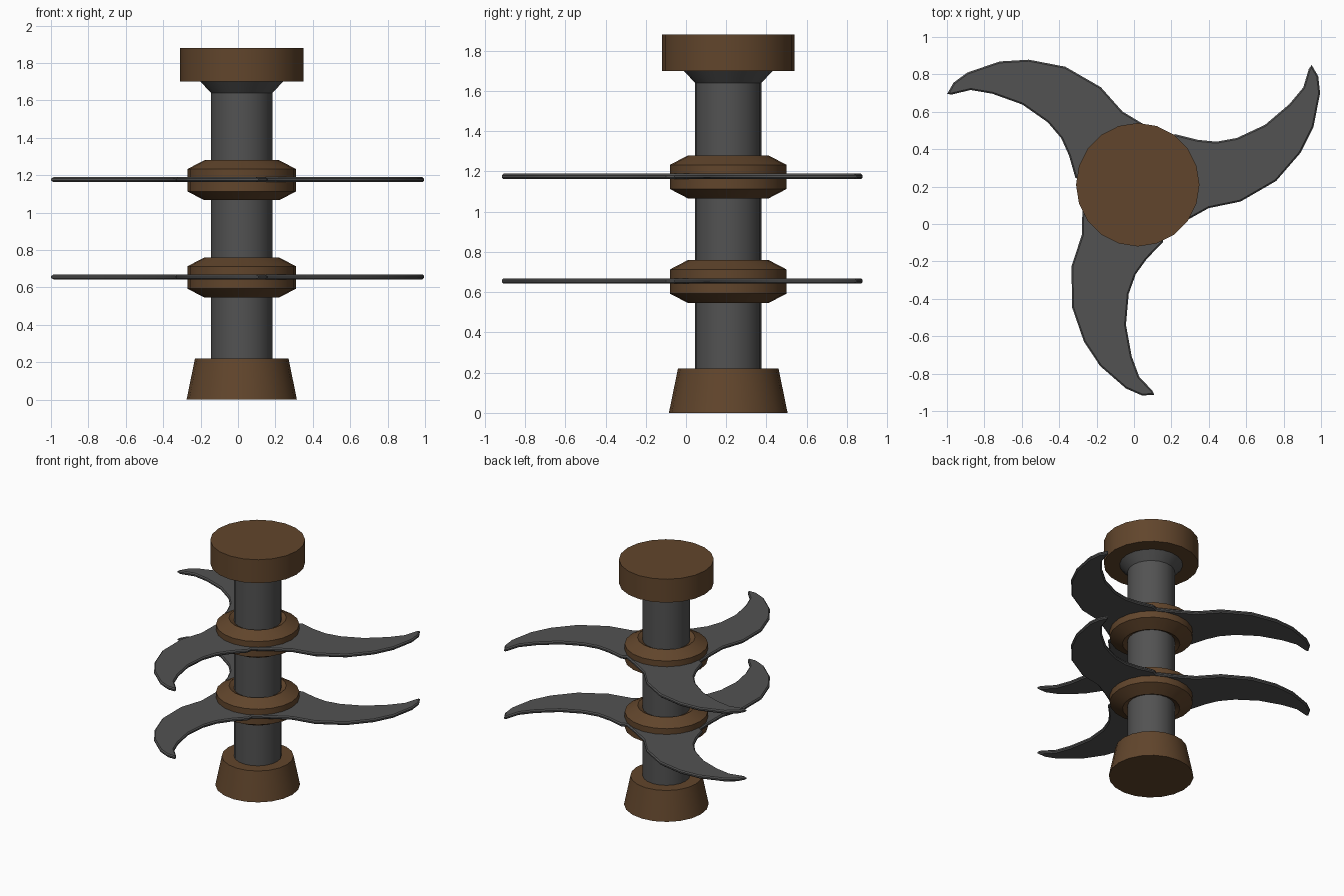
import bpy, bmesh
from math import sin, cos, pi, radians

if "Cube" in bpy.data.objects:
    bpy.data.objects.remove(bpy.data.objects["Cube"])

AX, AY = 0.02, 0.21   # rotor axis position
SIDES = 20


def material(name, rgb):
    m = bpy.data.materials.new(name)
    m.diffuse_color = (*rgb, 1)
    m.use_nodes = True
    m.node_tree.nodes["Principled BSDF"].inputs["Base Color"].default_value = m.diffuse_color
    return m


BROWN = material("bronze", (0.12, 0.06, 0.025))
GREY = material("dark_steel", (0.085, 0.085, 0.085))


def finish(bm, name, mat, z=0.0, angle=30):
    bmesh.ops.recalc_face_normals(bm, faces=bm.faces)
    me = bpy.data.meshes.new(name)
    bm.to_mesh(me)
    bm.free()
    me.materials.append(mat)
    ob = bpy.data.objects.new(name, me)
    ob.location = (AX, AY, z)
    bpy.context.collection.objects.link(ob)
    bpy.ops.object.select_all(action='DESELECT')
    ob.select_set(True)
    bpy.context.view_layer.objects.active = ob
    bpy.ops.object.shade_smooth_by_angle(angle=radians(angle))
    return ob


def lathe(name, profile, mat, z=0.0, closed=False):
    """Revolve (radius, height) points; cap the ends, or close into a ring."""
    bm = bmesh.new()
    rings = [[bm.verts.new((r * sin(2 * pi * i / SIDES), r * cos(2 * pi * i / SIDES), h))
              for i in range(SIDES)] for r, h in profile]
    pairs = list(zip(rings, rings[1:]))
    if closed:
        pairs.append((rings[-1], rings[0]))
    else:
        bm.faces.new(rings[0])
        bm.faces.new(rings[-1])
    for a, b in pairs:
        for i in range(SIDES):
            j = (i + 1) % SIDES
            bm.faces.new((a[i], a[j], b[j], b[i]))
    return finish(bm, name, mat, z, 30)


# Curved blade outline relative to the axis: outer edge to tip, then back
BLADE = [(0, 0), (.1, -.29), (.245, -.2), (.38, -.125), (.55, -.09), (.74, .02),
         (.87, .17), (.94, .31), (.975, .49), (.965, .58), (.93, .64),
         (.915, .62), (.885, .52), (.81, .43), (.68, .32), (.53, .25),
         (.42, .23), (.32, .24), (.2, .27), (.05, .2)]


def blade(name, turn, z):
    bm = bmesh.new()
    c, s = cos(turn), sin(turn)
    face = bm.faces.new([bm.verts.new((x * c - y * s, x * s + y * c, -0.013))
                         for x, y in BLADE])
    ext = bmesh.ops.extrude_face_region(bm, geom=[face])["geom"]
    bmesh.ops.translate(bm, vec=(0, 0, 0.026),
                        verts=[v for v in ext if isinstance(v, bmesh.types.BMVert)])
    # thin the rim of both faces
    rims = [e for e in bm.edges if abs(e.verts[0].co.z - e.verts[1].co.z) < 1e-5]
    bmesh.ops.bevel(bm, geom=rims, offset=0.008, segments=1, affect='EDGES')
    return finish(bm, name, GREY, z)


# Central column
lathe("base", [(.295, 0), (.25, .22)], BROWN)
lathe("shaft", [(.165, .2), (.165, 1.64), (.225, 1.705)], GREY)
lathe("top_cap", [(.33, 1.70), (.33, 1.88)], BROWN)

# Two levels of collar plus three blades
for level, z in (("lower", 0.653), ("upper", 1.173)):
    lathe(level + "_collar", [(.11, -.06), (.2, -.107), (.29, -.06),
                              (.29, .06), (.2, .107), (.11, .06)], BROWN, z, closed=True)
    for k in range(3):
        blade(f"{level}_blade_{k + 1}", k * 2 * pi / 3, z + 0.003)
